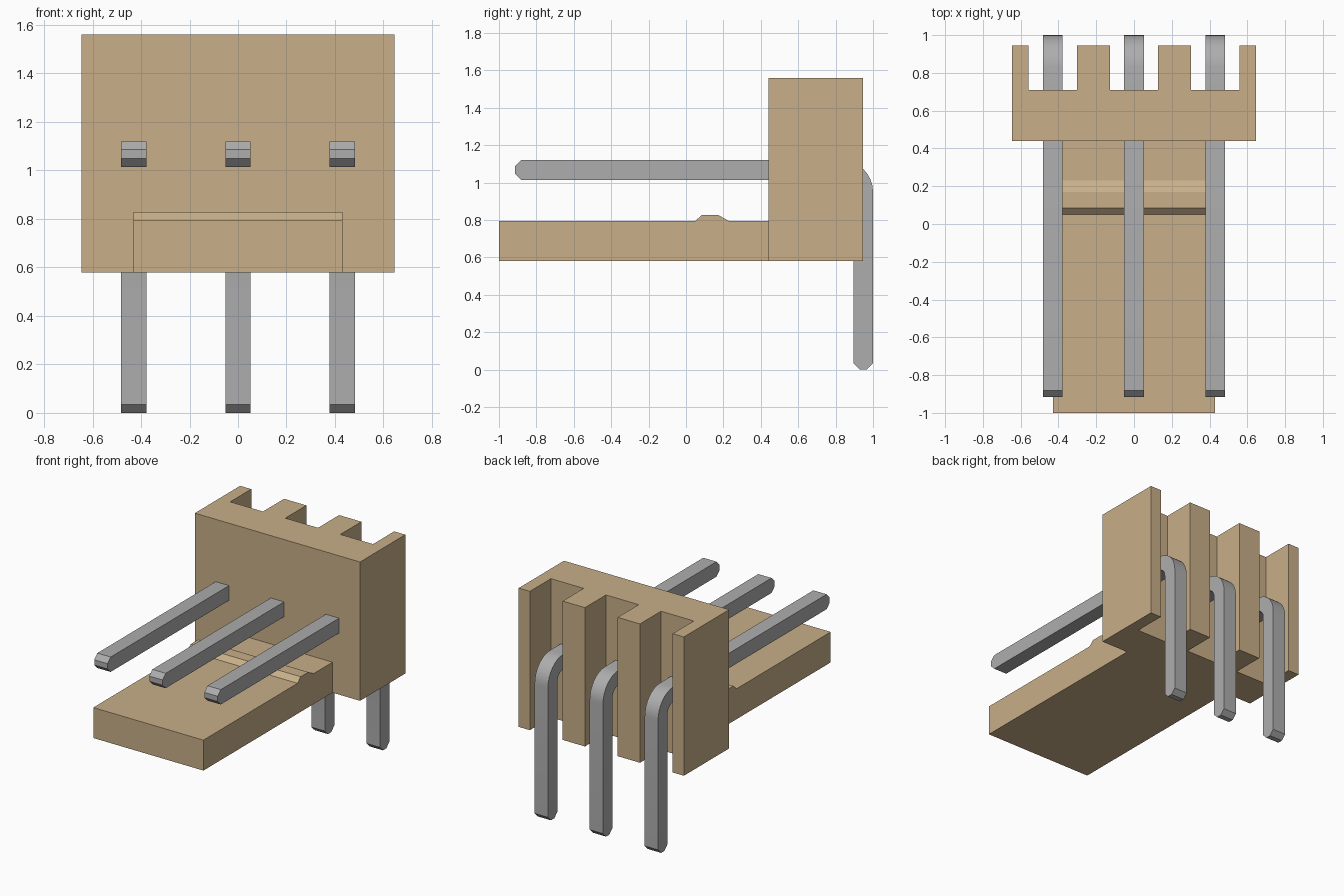
import bpy, bmesh
from math import sin, cos, pi, radians

cube = bpy.data.objects.get("Cube")
if cube:
    bpy.data.objects.remove(cube, do_unlink=True)


def make_material(name, color):
    m = bpy.data.materials.new(name)
    m.use_nodes = True
    m.diffuse_color = color
    m.node_tree.nodes["Principled BSDF"].inputs["Base Color"].default_value = color
    return m


def extrude_profile(name, points, vector, material):
    """Closed 3D outline swept along a vector."""
    bm = bmesh.new()
    face = bm.faces.new([bm.verts.new(p) for p in points])
    swept = bmesh.ops.extrude_face_region(bm, geom=[face])["geom"]
    bmesh.ops.translate(bm, vec=vector,
                        verts=[v for v in swept if isinstance(v, bmesh.types.BMVert)])
    bmesh.ops.recalc_face_normals(bm, faces=bm.faces[:])
    mesh = bpy.data.meshes.new(name)
    bm.to_mesh(mesh)
    bm.free()
    mesh.materials.append(material)
    obj = bpy.data.objects.new(name, mesh)
    bpy.context.collection.objects.link(obj)
    return obj


tan = make_material("tan plastic", (0.58, 0.43, 0.25, 1))
metal = make_material("grey metal", (0.42, 0.42, 0.42, 1))

PITCH = 0.43
BASE, TOP = 0.58, 1.56
FRONT, SLOT, BACK = 0.44, 0.71, 0.945
HALF = 0.645

# Upright housing with three open slots along its back
outline = [(HALF, FRONT), (-HALF, FRONT), (-HALF, BACK)]
for i in (-1, 0, 1):
    left, right = i * PITCH - 0.128, i * PITCH + 0.128
    outline += [(left, BACK), (left, SLOT), (right, SLOT), (right, BACK)]
outline.append((HALF, BACK))
extrude_profile("housing", [(x, y, BASE) for x, y in outline],
                (0, 0, TOP - BASE), tan)

# Locking shelf with a raised ridge
shelf = [(-1, BASE), (FRONT, BASE), (FRONT, 0.795), (0.23, 0.795),
         (0.17, 0.828), (0.085, 0.828), (0.05, 0.795), (-1, 0.795)]
extrude_profile("locking_shelf", [(-PITCH, y, z) for y, z in shelf],
                (2 * PITCH, 0, 0), tan)

# Right-angle pins with chamfered tips and a rounded bend
THICK, OUTER, STEPS = 0.105, 0.17, 8
TIP, CUT = -0.915, 0.034
cy, cz = 1 - OUTER, 1.12 - OUTER
upper, lower = 1.12, 1.12 - THICK
back, front = 1, 1 - THICK


def bend(radius):
    return [(cy + radius * sin(a), cz + radius * cos(a))
            for a in (pi / 2 * k / STEPS for k in range(STEPS + 1))]


pin = [(TIP, lower + CUT), (TIP, upper - CUT), (TIP + CUT, upper)]
pin += bend(OUTER)
pin += [(back, CUT), (back - CUT, 0), (front + CUT, 0), (front, CUT)]
pin += bend(OUTER - THICK)[::-1]
pin += [(TIP + CUT, lower)]

for label, i in (("right", -1), ("middle", 0), ("left", 1)):
    obj = extrude_profile(label + "_pin",
                          [(i * PITCH - 0.052, y, z) for y, z in pin],
                          (0.104, 0, 0), metal)
    bpy.ops.object.select_all(action='DESELECT')
    obj.select_set(True)
    bpy.context.view_layer.objects.active = obj
    bpy.ops.object.shade_smooth_by_angle(angle=radians(30))
